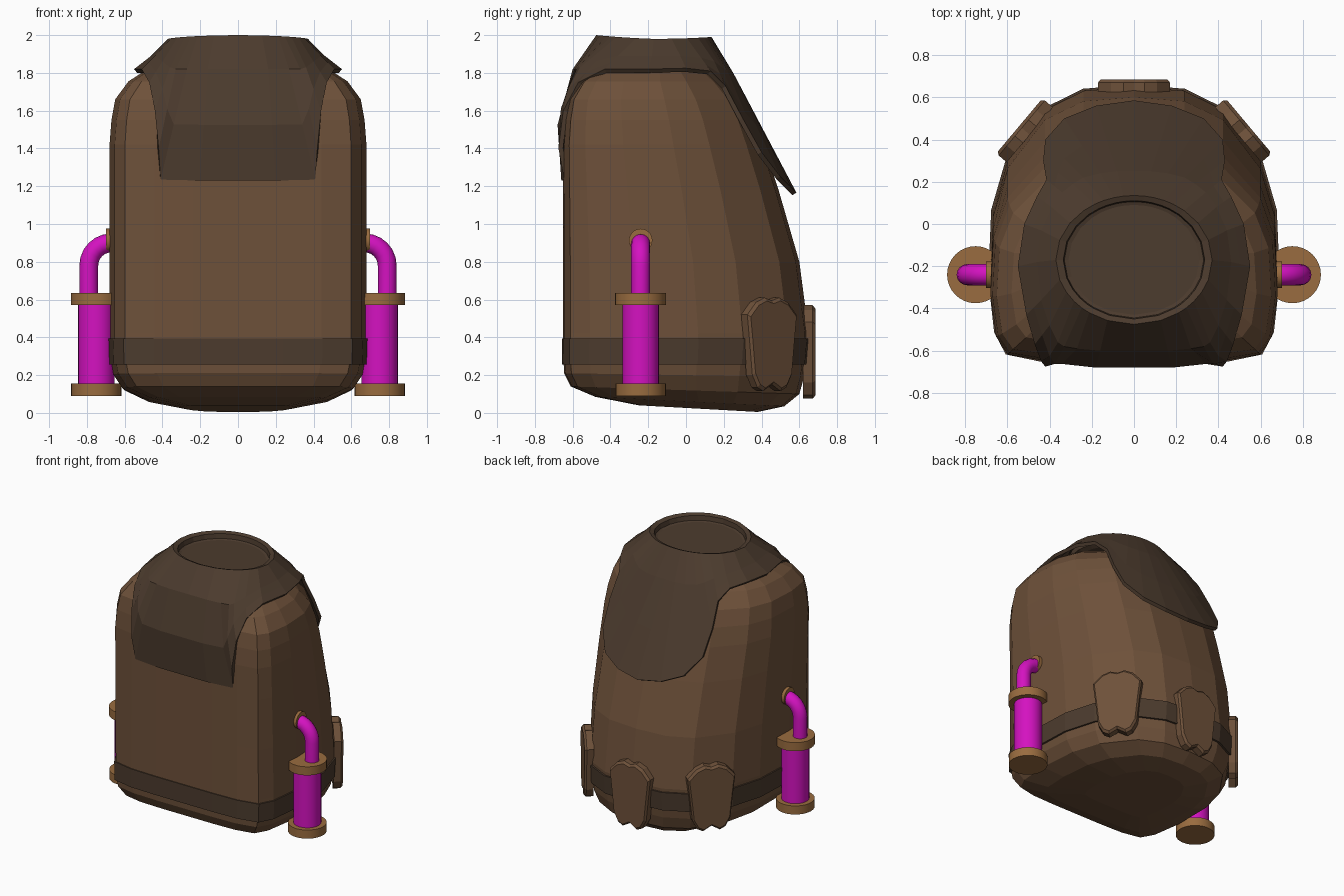
import bpy, bmesh
from math import sin, cos, pi, radians
from mathutils import Vector, Matrix

if "Cube" in bpy.data.objects:
    bpy.data.objects.remove(bpy.data.objects["Cube"])


def material(name, rgb):
    m = bpy.data.materials.new(name)
    m.diffuse_color = (*rgb, 1)
    m.use_nodes = True
    m.node_tree.nodes["Principled BSDF"].inputs["Base Color"].default_value = m.diffuse_color
    return m


LEATHER = material("leather", (0.155, 0.082, 0.042))
DARK = material("dark_leather", (0.072, 0.044, 0.027))
BRASS = material("brass", (0.32, 0.15, 0.05))
GLASS = material("magenta_glass", (0.66, 0.006, 0.53))


def loft(name, rings, mat, start=True, end=True, loop=False):
    """Skin a list of closed rings that have equal point counts."""
    bm = bmesh.new()
    rows = [[bm.verts.new(p) for p in r] for r in rings]
    n = len(rows[0])
    for a, b in list(zip(rows, rows[1:])) + ([(rows[-1], rows[0])] if loop else []):
        for i in range(n):
            j = (i + 1) % n
            bm.faces.new((a[i], a[j], b[j], b[i]))
    if start:
        bm.faces.new(rows[0][::-1])
    if end:
        bm.faces.new(rows[-1])
    bmesh.ops.recalc_face_normals(bm, faces=bm.faces)
    mesh = bpy.data.meshes.new(name)
    bm.to_mesh(mesh)
    bm.free()
    ob = bpy.data.objects.new(name, mesh)
    mesh.materials.append(mat)
    bpy.context.collection.objects.link(ob)
    return ob


def mirrored(half):
    """Close a half outline (first and last points on x = 0)."""
    return half + [(-p[0], *p[1:]) for p in half[-2:0:-1]]


def cylinder(name, loc, r, depth, mat, axis='Z', sides=32):
    m = Matrix.Translation(loc)
    if axis == 'X':
        m = m @ Matrix.Rotation(pi / 2, 4, 'Y')
    ring = lambda z: [m @ Vector((r * cos(2 * pi * i / sides), r * sin(2 * pi * i / sides), z))
                      for i in range(sides)]
    ob = loft(name, [ring(-depth / 2), ring(depth / 2)], mat)
    smooth(ob)
    return ob


def smooth(ob):
    bpy.ops.object.select_all(action='DESELECT')
    bpy.context.view_layer.objects.active = ob
    ob.select_set(True)
    bpy.ops.object.shade_smooth_by_angle(angle=radians(40))


# D-shaped cross-section: x as share of half width, y as share of depth
SECTION = mirrored([(0, 0), (0.35, 0), (0.65, 0.005), (0.88, 0.03), (0.96, 0.11), (1, 0.3),
                    (0.98, 0.55), (0.88, 0.73), (0.62, 0.915), (0.35, 0.985), (0, 1)])


def section(w, yf, yb, zf, zb):
    return [(x * w, yf + t * (yb - yf), zf + t * (zb - zf)) for x, t in SECTION]


# Bag body: half width, front y, back y, front z, back z
body = [(0.28, -0.25, 0.38, 0.04, 0.005), (0.48, -0.48, 0.52, 0.085, 0.035),
        (0.61, -0.61, 0.60, 0.14, 0.10), (0.66, -0.645, 0.625, 0.21, 0.19),
        (0.68, -0.65, 0.64, 0.30, 0.30), (0.68, -0.65, 0.65, 0.42, 0.42),
        (0.68, -0.65, 0.60, 0.80, 0.80), (0.68, -0.65, 0.49, 1.18, 1.18),
        (0.68, -0.65, 0.41, 1.42, 1.42), (0.67, -0.64, 0.36, 1.55, 1.55),
        (0.65, -0.62, 0.30, 1.66, 1.66), (0.58, -0.56, 0.21, 1.755, 1.755),
        (0.48, -0.46, 0.12, 1.82, 1.82), (0.30, -0.35, 0.02, 1.87, 1.87)]
loft("bag_body", [section(*r) for r in body], LEATHER)

# Belt around the base
loft("base_belt", [section(0.65, -0.62, 0.61, 0.255, 0.255), section(0.685, -0.656, 0.648, 0.255, 0.255),
                   section(0.69, -0.657, 0.66, 0.395, 0.395), section(0.65, -0.62, 0.61, 0.395, 0.395)],
     DARK, False, False, loop=True)

# Top flap: rim angle, hem point and shoulder point for one half, front to back
hem = [(0, -.66, 1.23), (.2, -.66, 1.23), (.41, -.645, 1.235), (.42, -.675, 1.4),
       (.44, -.65, 1.6), (.47, -.57, 1.75), (.51, -.43, 1.82), (.55, -.2, 1.82),
       (.52, 0, 1.825), (.46, .13, 1.81), (.415, .21, 1.73), (.43, .3, 1.56),
       (.42, .4, 1.38), (.33, .5, 1.25), (.18, .56, 1.19), (0, .585, 1.165)]
shoulder = [(0, -.60, 1.82), (.16, -.60, 1.82), (.27, -.59, 1.82), (.33, -.58, 1.82),
            (.36, -.56, 1.83), (.40, -.48, 1.86), (.44, -.36, 1.89), (.46, -.18, 1.89),
            (.44, -.03, 1.89), (.39, .08, 1.88), (.34, .15, 1.86), (.29, .19, 1.83),
            (.24, .22, 1.81), (.16, .24, 1.80), (.08, .25, 1.80), (0, .25, 1.80)]
angles = [0, 20, 35, 42, 50, 60, 72, 90, 108, 125, 140, 150, 157, 165, 172, 180]
bulge = [.05, .05, .045, .035, .02] + [0] * 11


def rim(rx, ry, dz):
    pts = []
    for a in map(radians, angles):
        z = 1.98 + 0.01 * cos(a) ** 2 + 0.01 * max(0, cos(a))
        pts.append((rx * sin(a), -0.17 - ry * cos(a), z + dz))
    return pts


middle = [((h[0] + s[0]) / 2, (h[1] + s[1]) / 2 - b, (h[2] + s[2]) / 2)
          for h, s, b in zip(hem, shoulder, bulge)]
flap_rings = [rim(0.31, 0.26, -0.05), rim(0.33, 0.275, -0.045), rim(0.335, 0.28, -0.01),
              rim(0.37, 0.305, 0), shoulder, middle, hem]
flap = loft("top_flap", [mirrored(r) for r in flap_rings], DARK, True, False)
mod = flap.modifiers.new("thickness", 'SOLIDIFY')
mod.thickness = 0.025
mod.offset = -1

# Three pouches around the back of the belt
right = [(0, .235), (.05, .25), (.11, .225), (.17, .16), (.155, .03), (.135, -.16),
         (.10, -.225), (.06, -.245), (0, -.21)]
POUCH = mirrored(right)


def pouch(name, loc, turn):
    m = Matrix.Translation(loc) @ Matrix.Rotation(turn, 4, 'Z')
    ring = lambda s, y: [m @ Vector((u * s, y, v * s)) for u, v in POUCH]
    loft(name, [ring(1, -0.035), ring(1, 0.015), ring(0.93, 0.03)], LEATHER)


pouch("back_pouch", (0, 0.655, 0.32), 0)
for side, s in (("right", 1), ("left", -1)):
    pouch(side + "_pouch", (s * 0.52, 0.445, 0.36), -s * radians(50))

    # Side canister with two caps
    x, y = s * 0.75, -0.24
    cylinder(side + "_canister", (x, y, 0.365), 0.096, 0.45, GLASS)
    cylinder(side + "_lower_cap", (x, y, 0.122), 0.133, 0.065, BRASS)
    cylinder(side + "_upper_cap", (x, y, 0.603), 0.135, 0.065, BRASS)

    # Bent hose into the bag, with a collar
    path = [(0.60, 0)] + [(0.78, a) for a in range(0, 91, 15)]
    rings = []
    for z, deg in path:
        a = radians(deg)
        rings.append([(s * (0.67 + (0.12 + 0.05 * cos(t)) * cos(a)), y + 0.05 * sin(t),
                       z + (0.12 + 0.05 * cos(t)) * sin(a))
                      for t in (2 * pi * i / 16 for i in range(16))])
    smooth(loft(side + "_hose", rings, GLASS))
    cylinder(side + "_hose_collar", (s * 0.68, y, 0.913), 0.062, 0.04, BRASS, 'X')
